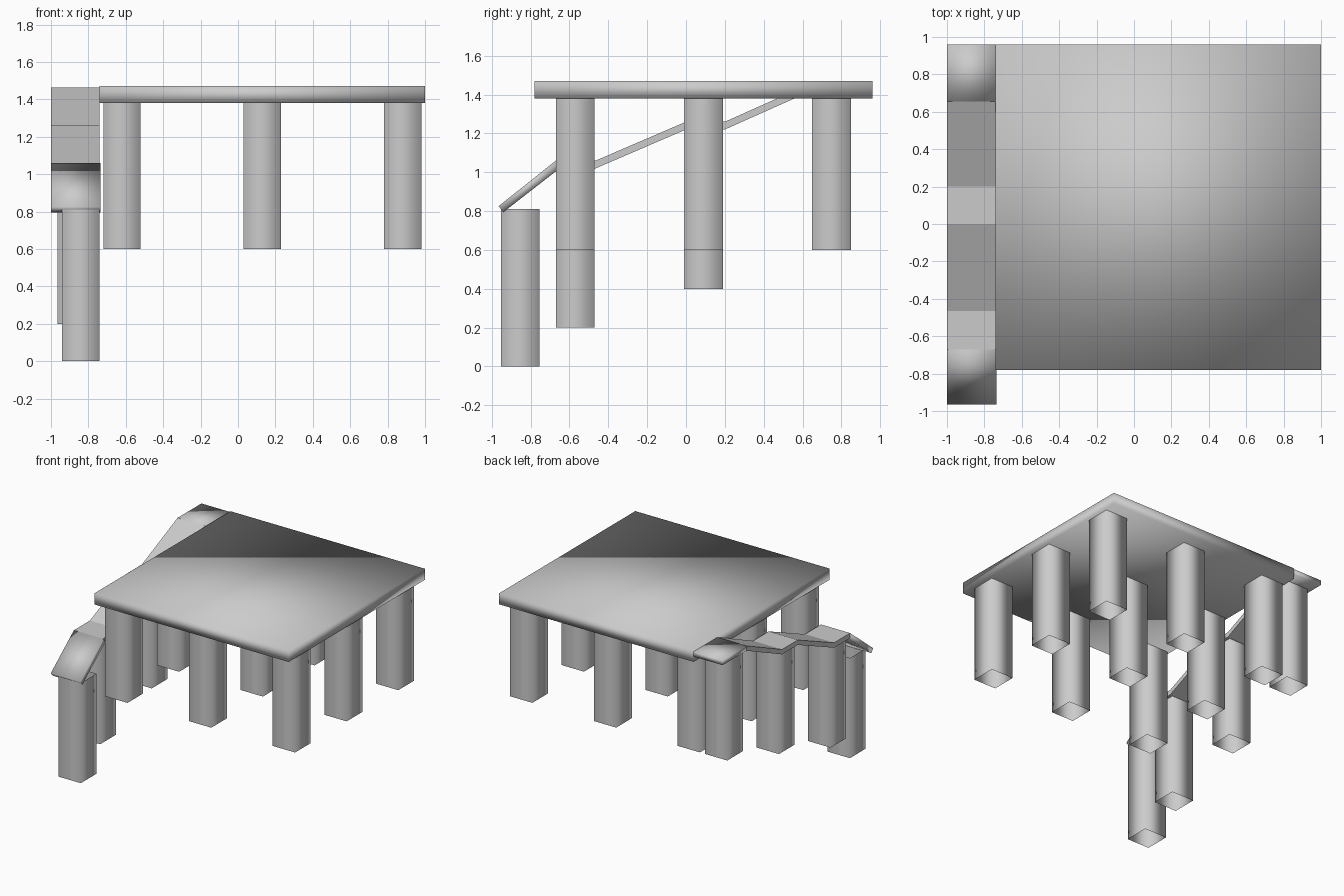
import bpy, bmesh

if "Cube" in bpy.data.objects:
    bpy.data.objects.remove(bpy.data.objects["Cube"])

grey = bpy.data.materials.new("plain grey")
grey.diffuse_color = (0.6, 0.6, 0.6, 1)
grey.use_nodes = True
grey.node_tree.nodes["Principled BSDF"].inputs["Base Color"].default_value = grey.diffuse_color


def add_object(name, verts, faces, smooth):
    mesh = bpy.data.meshes.new(name)
    mesh.from_pydata(verts, [], faces)
    bm = bmesh.new()
    bm.from_mesh(mesh)
    bmesh.ops.recalc_face_normals(bm, faces=bm.faces)
    for f in bm.faces:
        f.smooth = smooth
    bm.to_mesh(mesh)
    bm.free()
    mesh.materials.append(grey)
    obj = bpy.data.objects.new(name, mesh)
    bpy.context.collection.objects.link(obj)
    return obj


def extrude_x(name, outline, x0, x1, smooth):
    """Extrude a closed (y, z) outline between two x positions."""
    n = len(outline)
    verts = [(x, y, z) for x in (x0, x1) for y, z in outline]
    half = n // 2
    faces = [(i, (i + 1) % n, n + (i + 1) % n, n + i) for i in range(n)]
    # End caps as one quad per path segment
    for k in (0, n):
        for i in range(half - 1):
            faces.append((k + i, k + i + 1, k + n - 2 - i, k + n - 1 - i))
    return add_object(name, verts, faces, smooth)


def post(name, x, y, z0, z1, r=0.1):
    """Square tube, open at both ends, with softly shaded corners."""
    ring = [(-r, -r), (r, -r), (r, r), (-r, r)]
    verts = [(x + a, y + b, z) for z in (z0, z1) for a, b in ring]
    faces = [(i, (i + 1) % 4, 4 + (i + 1) % 4, 4 + i) for i in range(4)]
    return add_object(name, verts, faces, True)


# Large deck
extrude_x("deck", [(-0.78, 1.38), (0.96, 1.38), (0.96, 1.47), (-0.78, 1.47)],
          -0.74, 1.0, True)

# Grid of deck posts
rows = (-0.57, 0.09, 0.75)
for x in (-0.62, 0.13, 0.88):
    for y in rows:
        post("deck_post", x, y, 0.6, 1.38)

# Lowest ramp
extrude_x("lower_ramp", [(-0.94, 0.795), (-0.65, 1.02), (-0.67, 1.06), (-0.965, 0.825)],
          -1.0, -0.735, True)

# Middle walkway: landing, ramp, landing, ramp
path = [(-0.67, 1.06), (-0.465, 1.06), (0.0, 1.26), (0.2, 1.26), (0.655, 1.463)]
t = 0.04
extrude_x("walkway", path + [(y, z - t) for y, z in reversed(path)],
          -1.0, -0.74, False)

# Top landing
extrude_x("top_landing", [(0.655, 1.423), (0.96, 1.423), (0.96, 1.463), (0.655, 1.463)],
          -1.0, -0.74, True)

# Walkway posts, each standing one step higher than the last
post("front_ramp_post", -0.84, -0.853, 0.0, 0.81)
for y, z0, z1 in zip(rows, (0.2, 0.4, 0.6), (1.02, 1.22, 1.423)):
    post("walkway_post", -0.865, y, z0, z1)
